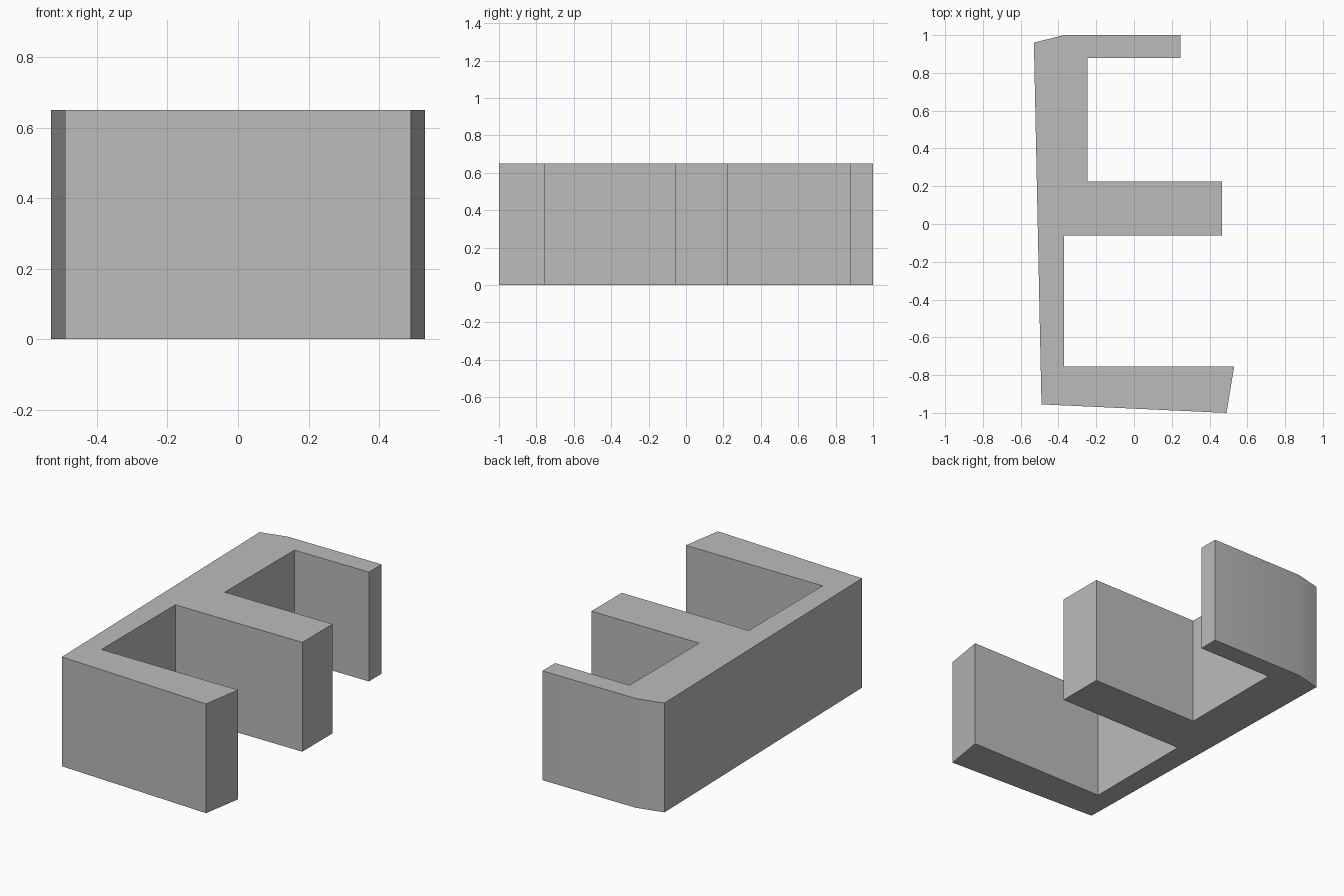
import bpy, bmesh, math

cube = bpy.data.objects.get("Cube")
if cube:
    bpy.data.objects.remove(cube, do_unlink=True)

HEIGHT = 0.65

# Flat plan outline: long spine with three arms, counter-clockwise
OUTLINE = [
    (-0.49, -0.955), (0.49, -1.0), (0.53, -0.755),       # front arm
    (-0.37, -0.755), (-0.37, -0.06),                     # front bay
    (0.465, -0.06), (0.465, 0.225),                      # middle arm
    (-0.245, 0.225), (-0.245, 0.88),                     # back bay
    (0.245, 0.88), (0.245, 1.0),                         # back arm
    (-0.37, 1.0), (-0.53, 0.96),                         # bevelled corner
]

# Single grey material
grey = bpy.data.materials.new("light_grey")
grey.use_nodes = True
colour = (0.5, 0.5, 0.5, 1.0)
grey.diffuse_color = colour
grey.node_tree.nodes["Principled BSDF"].inputs["Base Color"].default_value = colour

# Extrude the outline into a solid block
bm = bmesh.new()
base = bm.faces.new([bm.verts.new((x, y, 0)) for x, y in OUTLINE])
extruded = bmesh.ops.extrude_face_region(bm, geom=[base], use_keep_orig=True)
top = [g for g in extruded["geom"] if isinstance(g, bmesh.types.BMVert)]
bmesh.ops.translate(bm, verts=top, vec=(0, 0, HEIGHT))
bmesh.ops.recalc_face_normals(bm, faces=bm.faces)

mesh = bpy.data.meshes.new("three_arm_block")
bm.to_mesh(mesh)
bm.free()
mesh.materials.append(grey)
block = bpy.data.objects.new("three_arm_block", mesh)
bpy.context.collection.objects.link(block)

# Smooth only the shallow bevelled corner
bpy.ops.object.select_all(action="DESELECT")
block.select_set(True)
bpy.context.view_layer.objects.active = block
bpy.ops.object.shade_smooth_by_angle(angle=math.radians(30))
